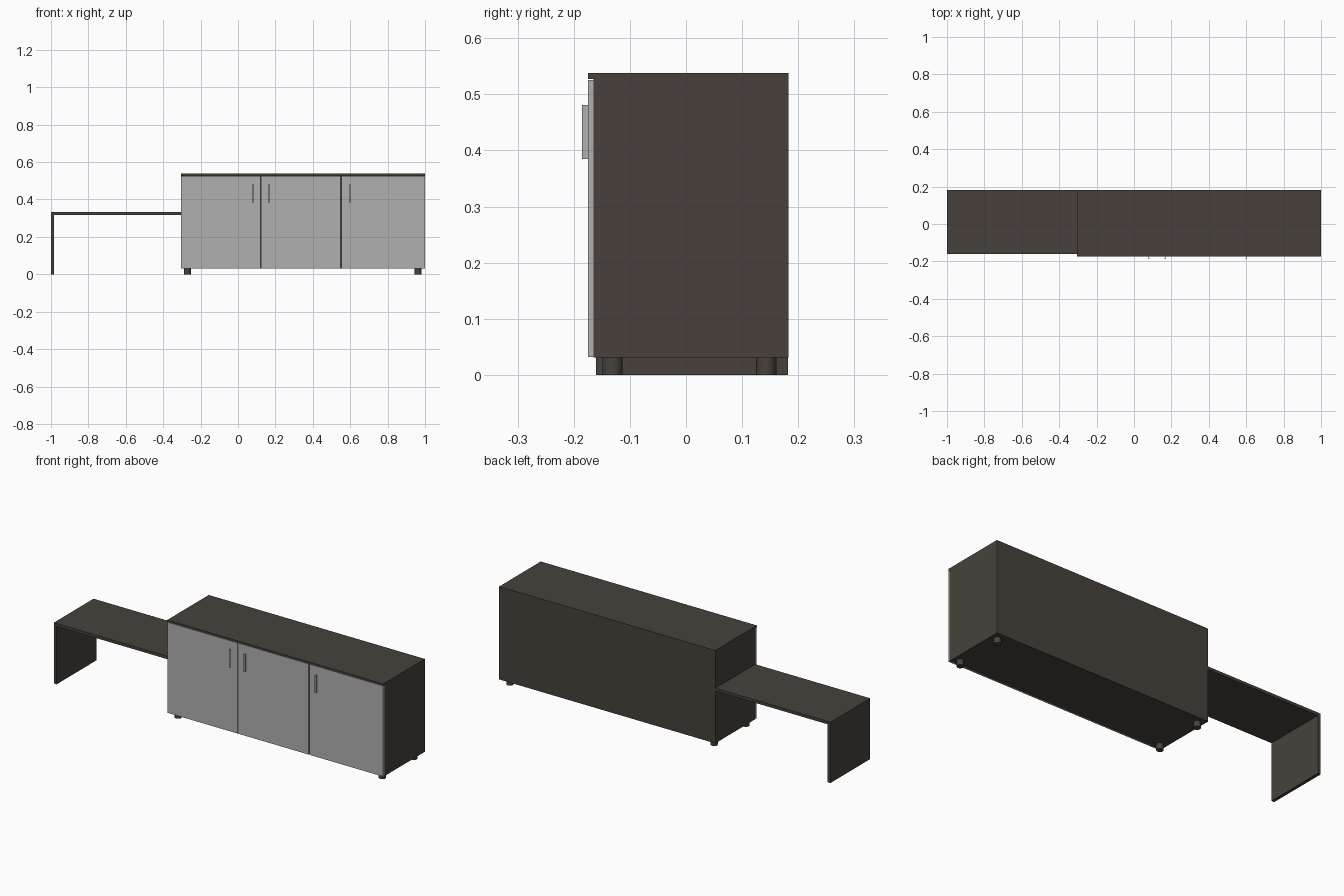
import bpy

if "Cube" in bpy.data.objects:
    bpy.data.objects.remove(bpy.data.objects["Cube"])

def material(name, rgb):
    m = bpy.data.materials.new(name)
    m.diffuse_color = (*rgb, 1)
    m.use_nodes = True
    m.node_tree.nodes["Principled BSDF"].inputs["Base Color"].default_value = m.diffuse_color
    return m

wood = material("dark_wood", (0.063, 0.053, 0.043))
grey = material("light_grey", (0.434, 0.434, 0.434))

def box(name, x, y, z, mat):
    """Box from (min, max) ranges."""
    bpy.ops.mesh.primitive_cube_add(size=1, location=[(a + b) / 2 for a, b in (x, y, z)])
    o = bpy.context.object
    o.name = name
    o.scale = [b - a for a, b in (x, y, z)]
    bpy.ops.object.transform_apply(location=False, rotation=False, scale=True)
    o.data.materials.append(mat)
    return o

L, R = -0.305, 1.0
FRONT, BACK = -0.165, 0.183
T = 0.011

# Cabinet carcass
box("cabinet_top", (L, R), (-0.175, BACK), (0.527, 0.538), wood)
box("cabinet_bottom", (L, R), (FRONT, BACK), (0.031, 0.042), wood)
for name, x in (("left_side", L), ("right_side", R - T)):
    box(name, (x, x + T), (FRONT, BACK - 0.002), (0.042, 0.527), wood)
box("back_panel", (L, R), (BACK - 0.002, BACK), (0.042, 0.527), wood)
box("divider", (0.546, 0.557), (FRONT, BACK - 0.002), (0.042, 0.527), wood)

# Doors
for i, x in enumerate(((L + 0.001, 0.119), (0.122, 0.548), (0.554, R - 0.001))):
    box(f"door_{i + 1}", x, (-0.175, FRONT), (0.032, 0.526), grey)

# Handles: slim front plate with a stem back to the door
for i, (x, w, s) in enumerate(((0.080, 0.012, -1), (0.166, 0.012, 1), (0.597, 0.008, 1))):
    z = (0.385, 0.481)
    box(f"handle_grip_{i + 1}", (x - w / 2, x + w / 2), (-0.185, -0.182), z, grey)
    sx = x + s * (w / 2 - 0.0015)
    box(f"handle_stem_{i + 1}", (sx - 0.0015, sx + 0.0015), (-0.182, -0.175), z, grey)

# Round feet
for x in (-0.27, 0.963):
    for y in (-0.131, 0.143):
        bpy.ops.mesh.primitive_cylinder_add(vertices=32, radius=0.018, depth=0.031,
                                            location=(x, y, 0.0155))
        foot = bpy.context.object
        foot.name = "cabinet_foot"
        foot.data.materials.append(wood)
        bpy.ops.object.shade_smooth_by_angle()

# Low side bench
box("bench_top", (-1.0, L), (-0.16, 0.182), (0.316, 0.332), wood)
box("bench_leg", (-1.0, -0.983), (-0.16, 0.182), (0.0, 0.316), wood)
